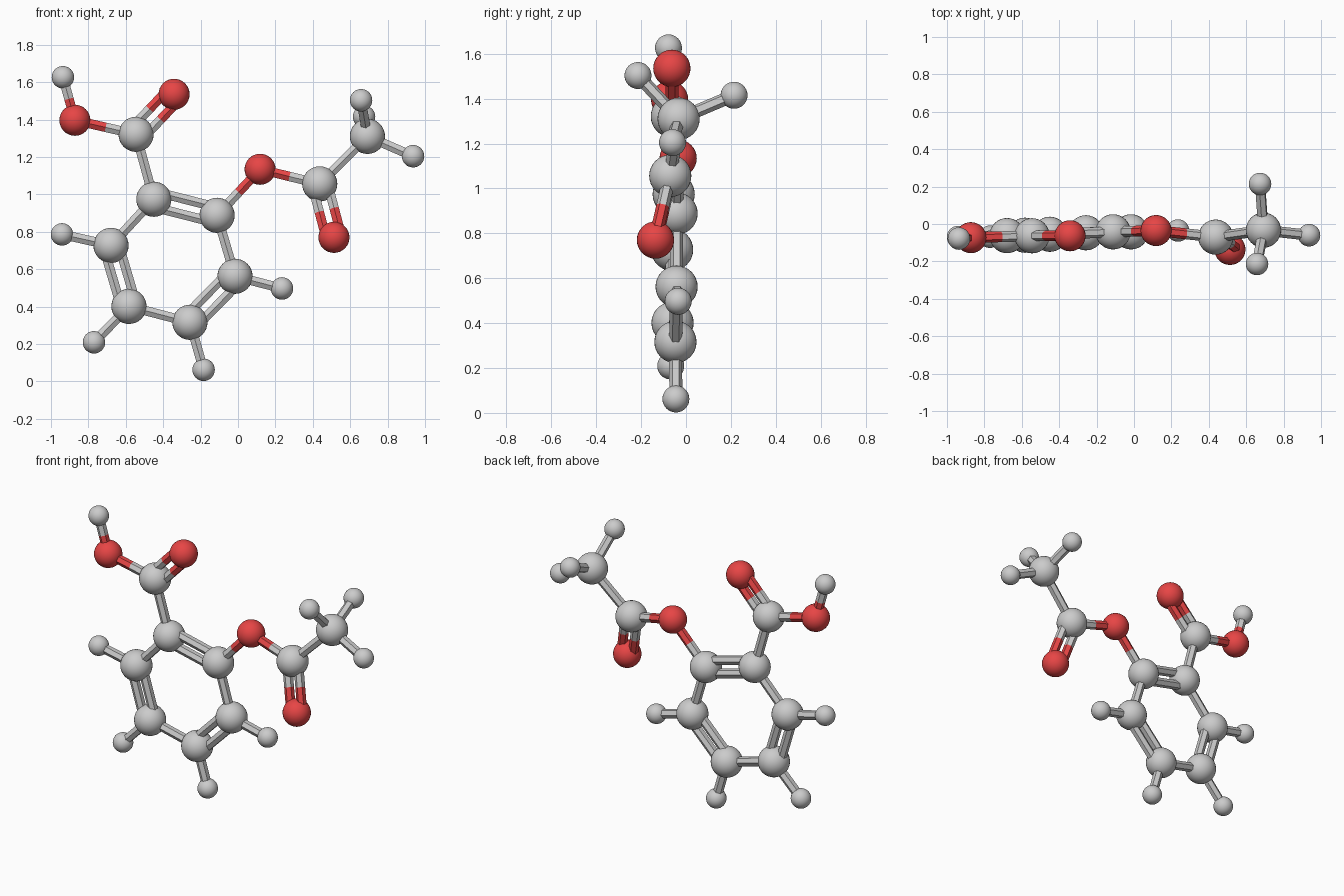
import bpy
from mathutils import Vector, Matrix

if "Cube" in bpy.data.objects:
    bpy.data.objects.remove(bpy.data.objects["Cube"])

red = bpy.data.materials.new("red")
red.diffuse_color = (0.8, 0.06, 0.06, 1)
red.use_nodes = True
red.node_tree.nodes["Principled BSDF"].inputs["Base Color"].default_value = red.diffuse_color
RADIUS = {"C": 0.094, "O": 0.083, "H": 0.06}
NAMES = {"C": "carbon", "O": "oxygen", "H": "hydrogen"}
STICK = 0.029
GAP = 0.041

# atoms: element and centre
atoms = {
    "ring1": ("C", (-0.45, -0.055, 0.974)),
    "ring2": ("C", (-0.112, -0.042, 0.888)),
    "ring3": ("C", (-0.016, -0.042, 0.562)),
    "ring4": ("C", (-0.257, -0.047, 0.316)),
    "ring5": ("C", (-0.583, -0.06, 0.401)),
    "ring6": ("C", (-0.679, -0.062, 0.727)),
    "acid": ("C", (-0.545, -0.063, 1.321)),
    "acid_top": ("O", (-0.342, -0.063, 1.535)),
    "acid_side": ("O", (-0.872, -0.073, 1.396)),
    "acid_end": ("H", (-0.936, -0.078, 1.626)),
    "link": ("O", (0.118, -0.035, 1.134)),
    "ester": ("C", (0.437, -0.07, 1.056)),
    "ester_low": ("O", (0.513, -0.136, 0.77)),
    "methyl": ("C", (0.692, -0.033, 1.31)),
    "methyl_front": ("H", (0.658, -0.214, 1.503)),
    "methyl_back": ("H", (0.674, 0.214, 1.415)),
    "methyl_side": ("H", (0.936, -0.06, 1.204)),
    "ring3_end": ("H", (0.235, -0.035, 0.497)),
    "ring4_end": ("H", (-0.184, -0.045, 0.062)),
    "ring5_end": ("H", (-0.77, -0.068, 0.209)),
    "ring6_end": ("H", (-0.941, -0.07, 0.786)),
}

# bonds: single sticks and pairs
single = """ring2 ring3, ring4 ring5, ring6 ring1, ring1 acid, acid acid_side,
acid_side acid_end, ring2 link, link ester, ester methyl, methyl methyl_front,
methyl methyl_back, methyl methyl_side, ring3 ring3_end, ring4 ring4_end,
ring5 ring5_end, ring6 ring6_end"""
double = "ring1 ring2, ring3 ring4, ring5 ring6, acid acid_top, ester ester_low"


def finish(name, element, smooth):
    ob = bpy.context.object
    ob.name = name
    if element == "O":
        ob.data.materials.append(red)
    if smooth:
        bpy.ops.object.shade_smooth()


def stick(name, a, b, side, element):
    # six-sided rod from a to b, aligned to the side direction
    z = (b - a).normalized()
    x = side
    y = z.cross(x)
    bpy.ops.mesh.primitive_cylinder_add(vertices=6, radius=STICK, depth=(b - a).length)
    rot = Matrix((x, y, z)).transposed().to_4x4()
    bpy.context.object.matrix_world = Matrix.Translation((a + b) / 2) @ rot
    finish(name, element, False)


def bond(first, second, offsets):
    ea, a = atoms[first][0], Vector(atoms[first][1])
    eb, b = atoms[second][0], Vector(atoms[second][1])
    direction = (b - a).normalized()
    side = direction.cross(Vector((0, 1, 0))).normalized()
    mid = (a + b) / 2
    for off in offsets:
        s = side * off
        name = f"bond_{first}_{second}"
        if "O" in (ea, eb):
            # half of the bond takes each atom's colour
            stick(name, a + s, mid + s, side, ea)
            stick(name, mid + s, b + s, side, eb)
        else:
            stick(name, a + s, b + s, side, "C")


for key, (element, pos) in atoms.items():
    bpy.ops.mesh.primitive_uv_sphere_add(segments=32, ring_count=16,
                                         radius=RADIUS[element], location=pos)
    finish(f"{NAMES[element]}_{key}", element, True)

for text, offsets in ((single, (0,)), (double, (-GAP, GAP))):
    for pair in text.split(","):
        bond(*pair.split(), offsets)
